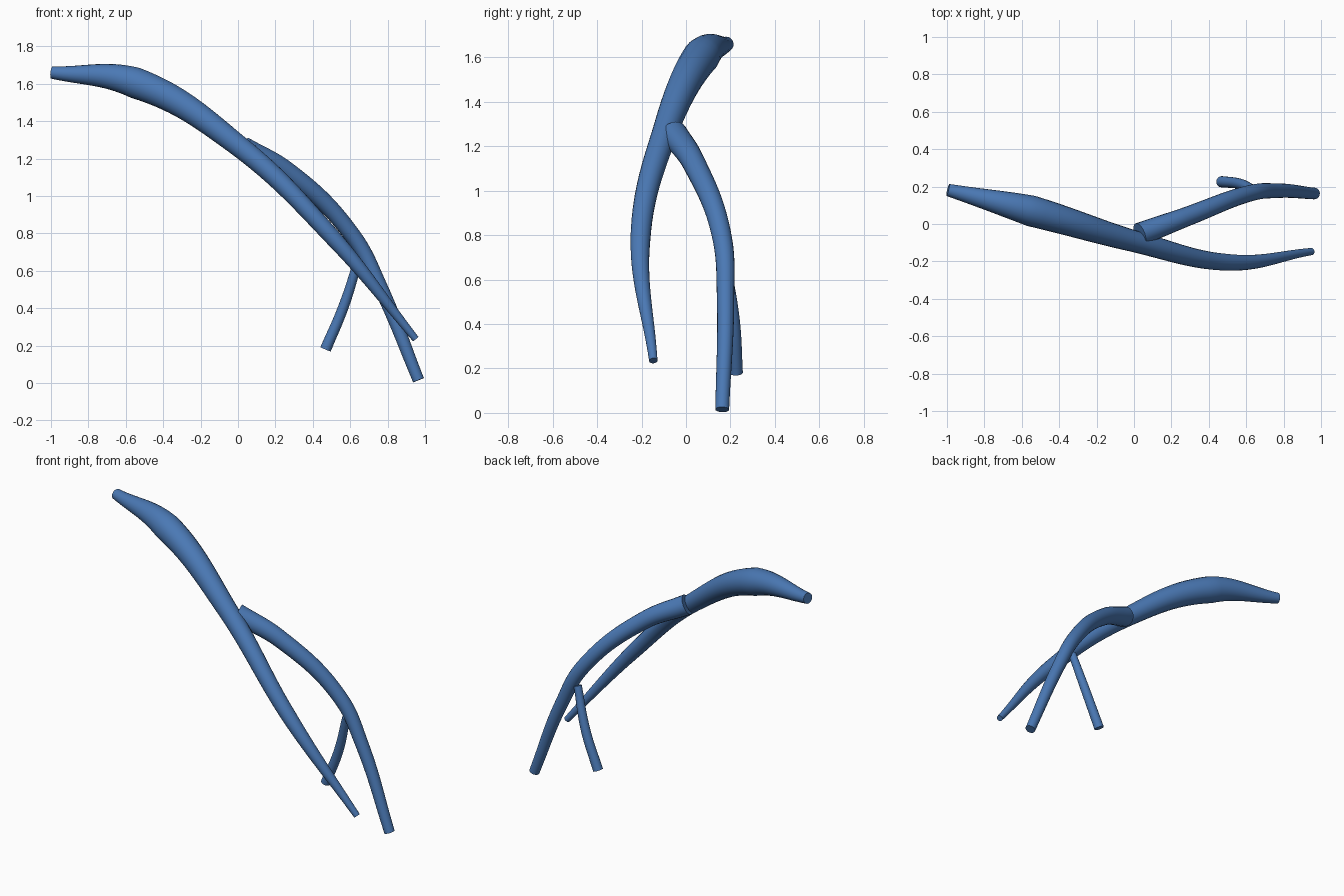
import bpy, math

if "Cube" in bpy.data.objects:
    bpy.data.objects.remove(bpy.data.objects["Cube"])

blue = bpy.data.materials.new("branch blue")
blue.diffuse_color = (0.069, 0.19, 0.46, 1)
blue.use_nodes = True
blue.node_tree.nodes["Principled BSDF"].inputs["Base Color"].default_value = blue.diffuse_color


def branch(name, points):
    """Round tapered tube through (x, y, z, radius) points."""
    curve = bpy.data.curves.new(name + "_path", "CURVE")
    curve.dimensions = "3D"
    curve.resolution_u = 14
    curve.bevel_depth = 1.0
    curve.bevel_resolution = 8
    curve.use_fill_caps = True
    spline = curve.splines.new("BEZIER")
    spline.bezier_points.add(len(points) - 1)
    for bp, (x, y, z, r) in zip(spline.bezier_points, points):
        bp.co = (x, y, z)
        bp.radius = r
        bp.handle_left_type = bp.handle_right_type = "AUTO"
    path = bpy.data.objects.new(name + "_path", curve)
    bpy.context.collection.objects.link(path)
    bpy.context.view_layer.update()
    # Turn the path into a mesh tube and drop the helper
    mesh = bpy.data.meshes.new_from_object(path.evaluated_get(bpy.context.evaluated_depsgraph_get()))
    bpy.data.objects.remove(path)
    mesh.materials.clear()
    mesh.materials.append(blue)
    obj = bpy.data.objects.new(name, mesh)
    bpy.context.collection.objects.link(obj)
    bpy.ops.object.select_all(action="DESELECT")
    obj.select_set(True)
    bpy.context.view_layer.objects.active = obj
    bpy.ops.object.shade_smooth_by_angle(angle=math.radians(40))
    return obj


# Long main limb, thickest near the upper bend
branch("main_branch", [
    (-0.995, 0.182, 1.66, 0.033),
    (-0.55, 0.07, 1.605, 0.083),
    (0.0, -0.092, 1.27, 0.058),
    (0.5, -0.205, 0.785, 0.045),
    (0.95, -0.147, 0.235, 0.019),
])

# Side limb forking off the middle and curving to the ground
branch("side_branch", [
    (0.03, -0.055, 1.255, 0.062),
    (0.27, 0.035, 1.125, 0.052),
    (0.615, 0.163, 0.785, 0.044),
    (0.76, 0.178, 0.515, 0.039),
    (0.965, 0.163, 0.015, 0.031),
])

# Short twig under the side limb
branch("twig", [
    (0.645, 0.18, 0.66, 0.024),
    (0.565, 0.215, 0.41, 0.028),
    (0.468, 0.226, 0.18, 0.030),
])
